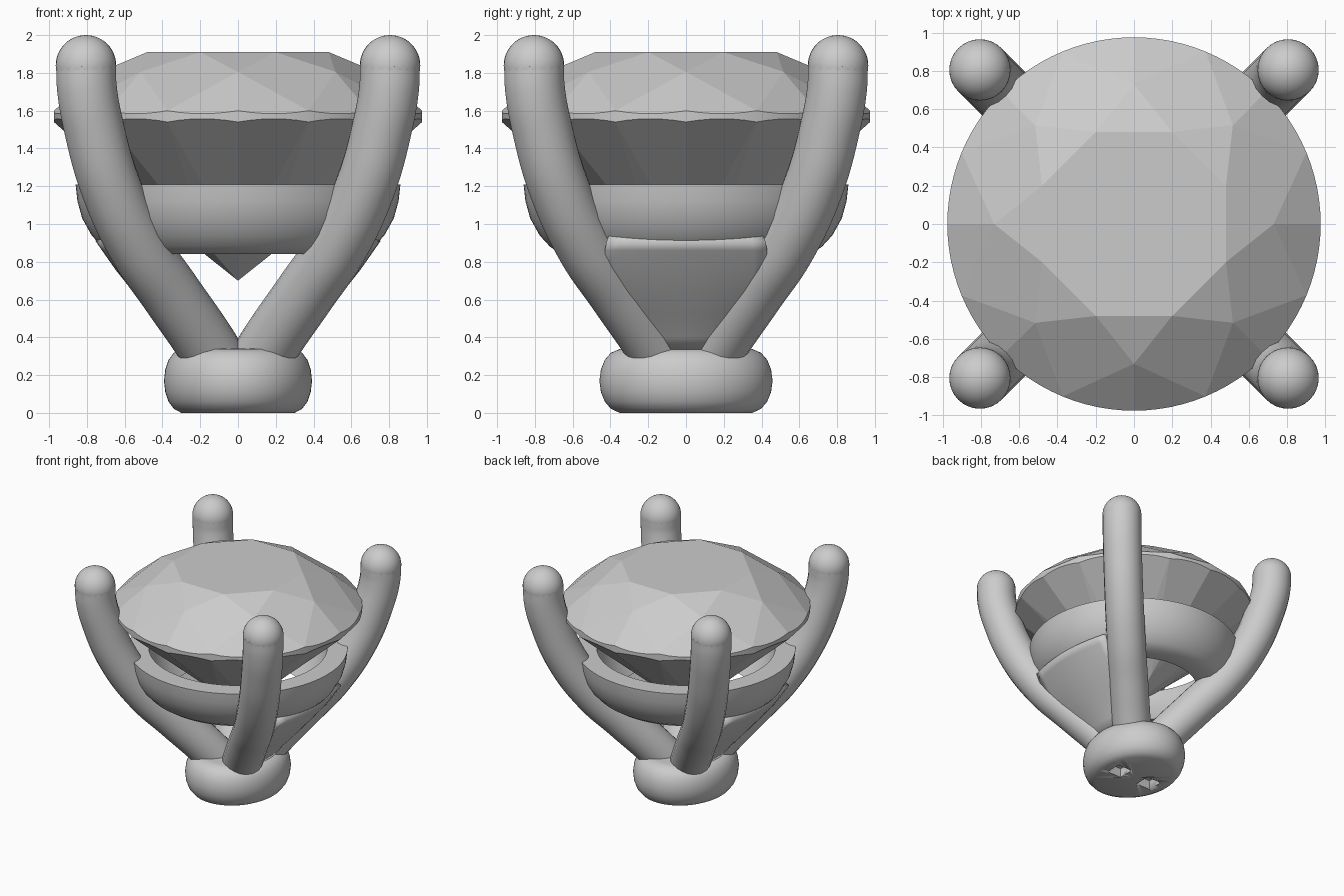
import bpy, bmesh
from math import sin, cos, pi, radians
from mathutils import Matrix

if "Cube" in bpy.data.objects:
    bpy.data.objects.remove(bpy.data.objects["Cube"])


def finish(name, bm, angle=40):
    bmesh.ops.recalc_face_normals(bm, faces=bm.faces)
    me = bpy.data.meshes.new(name)
    bm.to_mesh(me)
    bm.free()
    ob = bpy.data.objects.new(name, me)
    bpy.context.collection.objects.link(ob)
    smooth(ob, angle)
    return ob


def smooth(ob, angle):
    bpy.ops.object.select_all(action='DESELECT')
    ob.select_set(True)
    bpy.context.view_layer.objects.active = ob
    bpy.ops.object.shade_smooth_by_angle(angle=radians(angle))


def mirror(ob, x, y):
    m = ob.modifiers.new("mirror", 'MIRROR')
    m.use_axis = (x, y, False)
    m.use_mirror_merge = False


def lathe(name, profile, closed, segs=96, ystretch=1.0):
    bm = bmesh.new()
    vs = [bm.verts.new((r, 0, z)) for r, z in profile]
    pairs = list(zip(vs, vs[1:])) + ([(vs[-1], vs[0])] if closed else [])
    edges = [bm.edges.new(p) for p in pairs]
    bmesh.ops.spin(bm, geom=vs + edges, cent=(0, 0, 0), axis=(0, 0, 1),
                   angle=2 * pi, steps=segs, use_merge=False)
    bmesh.ops.remove_doubles(bm, verts=bm.verts, dist=1e-5)
    bmesh.ops.scale(bm, verts=bm.verts, vec=(1, ystretch, 1))
    return finish(name, bm)


# Brilliant-cut gem: hull of table, star points, scalloped girdle and pavilion
def polar(r, a, z):
    return (r * cos(a), r * sin(a), z)


R, N = 0.975, 96
half = pi / 16
pts = [(0, 0, 0.70)]
for k in range(8):
    a = k * pi / 4
    pts += [polar(0.52, a + pi / 8, 1.91), polar(0.73, a, 1.805),
            polar(0.22, a, 0.70 + 0.8615 * 0.22 * cos(pi / 8))]
for i in range(N):
    a = i * 2 * pi / N
    bulge = R * (cos(a % (2 * half) - half) - cos(half))
    pts += [polar(R, a, 1.60 - 0.85 * bulge), polar(R, a, 1.54 + 0.90 * bulge)]
bm = bmesh.new()
for p in pts:
    bm.verts.new(p)
bmesh.ops.convex_hull(bm, input=bm.verts)
bmesh.ops.dissolve_limit(bm, angle_limit=0.01, verts=bm.verts, edges=bm.edges)
finish("gem", bm, 5)

# Gallery ring under the gem
lathe("gallery_ring", [(0.70, 1.21), (0.86, 1.21), (0.85, 1.12), (0.825, 1.03),
                       (0.775, 0.94), (0.72, 0.88), (0.66, 0.84), (0.52, 0.84),
                       (0.58, 0.92), (0.64, 1.02), (0.68, 1.12)], True)

# Oval base bead with two square sockets underneath
base = lathe("base", [(0, 0), (0.30, 0), (0.34, 0.022), (0.368, 0.06), (0.385, 0.11),
                      (0.392, 0.17), (0.385, 0.23), (0.368, 0.28), (0.34, 0.318),
                      (0.30, 0.338), (0.27, 0.34), (0, 0.34)], False, 96, 1.17)
bm = bmesh.new()
for s in (-1, 1):
    bmesh.ops.create_cube(bm, size=0.14, matrix=Matrix.Translation((0.155 * s, 0, 0.01)))
cutter = finish("socket_cutter", bm)
cutter.hide_render = True
cutter.hide_viewport = True
cut = base.modifiers.new("sockets", 'BOOLEAN')
cut.operation = 'DIFFERENCE'
cut.solver = 'EXACT'
cut.object = cutter

# Four curved prongs with domed tips
path = [(0.10, 0.25), (0.16, 0.35), (0.36, 0.64), (0.525, 0.88),
        (0.675, 1.20), (0.765, 1.52), (0.80, 1.72), (0.805, 1.84)]
cu = bpy.data.curves.new("prong", 'CURVE')
cu.dimensions = '3D'
cu.bevel_depth = 0.16
cu.bevel_resolution = 8
cu.resolution_u = 8
cu.use_fill_caps = True
sp = cu.splines.new('BEZIER')
sp.bezier_points.add(len(path) - 1)
for bp, (d, z) in zip(sp.bezier_points, path):
    bp.co = (d, d, z)
    bp.handle_left_type = bp.handle_right_type = 'AUTO'
prong = bpy.data.objects.new("prong", cu)
bpy.context.collection.objects.link(prong)
bpy.ops.object.select_all(action='DESELECT')
prong.select_set(True)
bpy.context.view_layer.objects.active = prong
bpy.ops.object.convert(target='MESH')
prong = bpy.context.view_layer.objects.active
prong.name = "prong"
smooth(prong, 40)
mirror(prong, True, True)

bm = bmesh.new()
bmesh.ops.create_uvsphere(bm, u_segments=32, v_segments=24, radius=0.16,
                          matrix=Matrix.Translation((0.805, 0.805, 1.84)))
mirror(finish("prong_tip", bm), True, True)

# Side webs joining the prongs on the left and right
rows = [(0.30, 0.25, 0.23), (0.40, 0.32, 0.28), (0.52, 0.425, 0.34), (0.64, 0.525, 0.40),
        (0.76, 0.62, 0.43), (0.86, 0.69, 0.43), (0.91, 0.725, 0.42)]
cols = 12
bm = bmesh.new()
grid = []
for z, x, w in rows:
    row = []
    for i in range(cols + 1):
        t = 2 * i / cols - 1
        row.append(bm.verts.new((x + 0.03 - 0.06 * t * t, w * t, z)))
    grid.append(row)
for lo, hi in zip(grid, grid[1:]):
    for i in range(cols):
        bm.faces.new((lo[i], lo[i + 1], hi[i + 1], hi[i]))
web = finish("side_web", bm)
if web.data.polygons[0].normal.x < 0:
    web.data.flip_normals()
thick = web.modifiers.new("thickness", 'SOLIDIFY')
thick.thickness = 0.10
thick.offset = -1
mirror(web, True, False)
